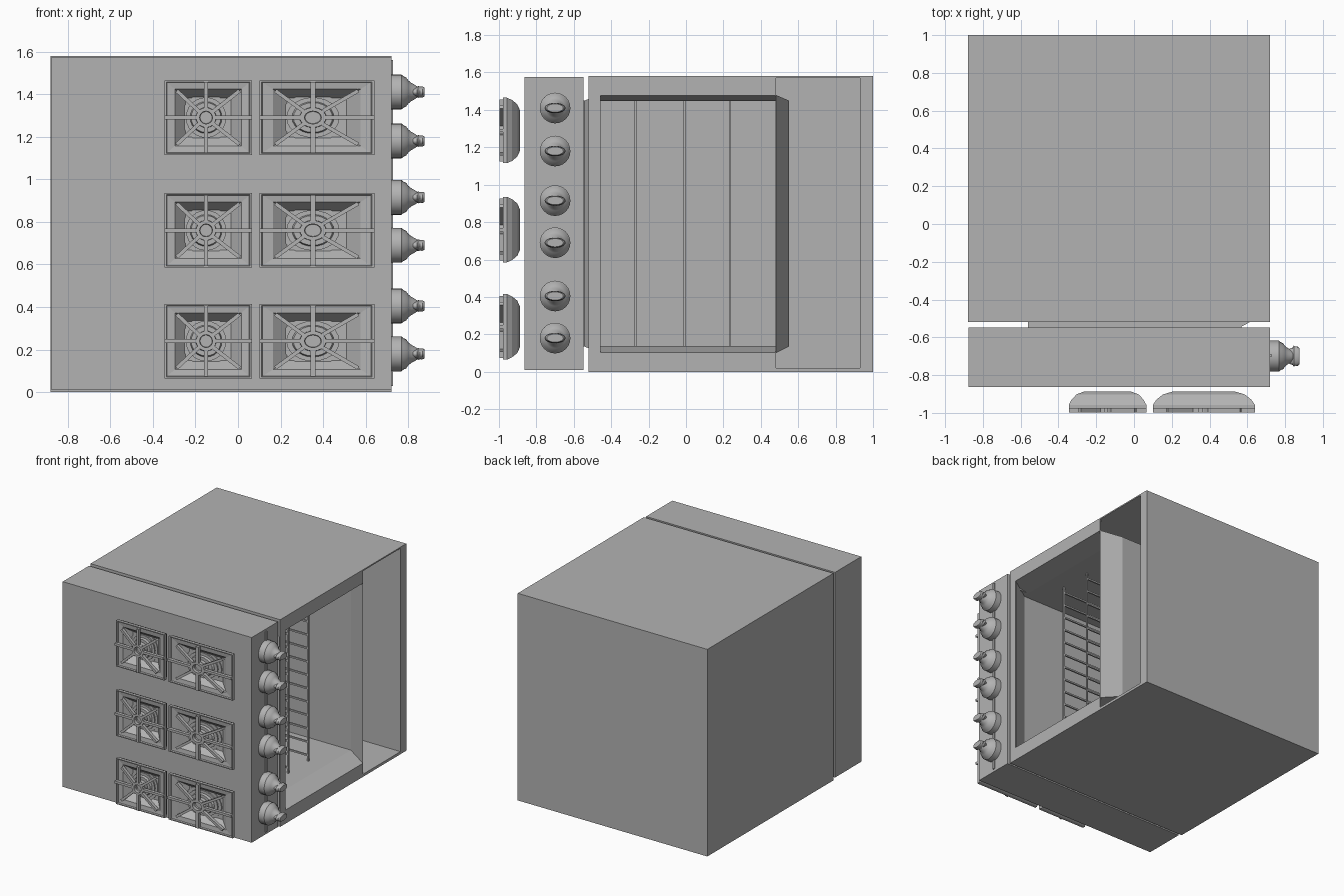
import bpy, bmesh, math
from mathutils import Matrix, Vector

cube = bpy.data.objects.get("Cube")
if cube:
    bpy.data.objects.remove(cube)

grey = bpy.data.materials.new("plain_grey")
grey.use_nodes = True
GREY = (0.45, 0.45, 0.45, 1)
grey.diffuse_color = GREY
grey.node_tree.nodes["Principled BSDF"].inputs["Base Color"].default_value = GREY


def finish(name, bm):
    bmesh.ops.recalc_face_normals(bm, faces=bm.faces)
    mesh = bpy.data.meshes.new(name)
    bm.to_mesh(mesh)
    bm.free()
    mesh.materials.append(grey)
    obj = bpy.data.objects.new(name, mesh)
    bpy.context.collection.objects.link(obj)
    return obj


def add_box(bm, x, y, z):
    """Add a box given (min, max) on each axis."""
    size = [b - a for a, b in (x, y, z)]
    mid = [(a + b) / 2 for a, b in (x, y, z)]
    bmesh.ops.create_cube(bm, size=1, matrix=Matrix.Translation(mid) @ Matrix.Diagonal((*size, 1)))


def loft(bm, rings, cap_start=True, cap_end=True):
    """Skin a list of point rings of equal length."""
    loops = [[bm.verts.new(p) for p in ring] for ring in rings]
    n = len(loops[0])
    for a, b in zip(loops, loops[1:]):
        for i in range(n):
            j = (i + 1) % n
            bm.faces.new((a[i], a[j], b[j], b[i]))
    if cap_start:
        bm.faces.new(loops[0])
    if cap_end:
        bm.faces.new(loops[-1])


def circle(radius, n):
    return [(radius * math.cos(2 * math.pi * i / n), radius * math.sin(2 * math.pi * i / n))
            for i in range(n)]


def smooth(obj):
    bpy.ops.object.select_all(action='DESELECT')
    obj.select_set(True)
    bpy.context.view_layer.objects.active = obj
    bpy.ops.object.shade_smooth_by_angle(angle=math.radians(35))


# Hollow outer cabinet, open towards +x
bm = bmesh.new()
X, Y, Z = (-0.88, 0.72), (-0.52, 1.0), (0.0, 1.58)
add_box(bm, (X[0], X[0] + 0.02), Y, Z)
add_box(bm, X, Y, (0, 0.02))
add_box(bm, X, Y, (1.57, 1.58))
add_box(bm, X, (0.93, 1.0), Z)
add_box(bm, (X[0], -0.57), (-0.52, -0.5), Z)
add_box(bm, X, (-0.52, -0.5), (0, 0.13))
add_box(bm, X, (-0.52, -0.5), (1.45, 1.58))
# Frame around the oven mouth
add_box(bm, (0.71, 0.72), (-0.52, -0.46), Z)
add_box(bm, (0.71, 0.72), (-0.46, 0.48), (0, 0.10))
add_box(bm, (0.71, 0.72), (-0.46, 0.48), (1.48, 1.58))
finish("cabinet", bm)

# Oven liner with flared mouth and a recessed panel on one wall
bm = bmesh.new()
rings = []
for x, y0, y1, z0, z1 in ((0.72, -0.46, 0.48, 0.10, 1.48),
                          (0.57, -0.543, 0.55, 0.135, 1.45),
                          (-0.56, -0.543, 0.55, 0.135, 1.45)):
    rings.append([(x, y0, z0), (x, y1, z0), (x, y1, z1), (x, y0, z1)])
loft(bm, rings, cap_start=False)
wall = [f for f in bm.faces if all(v.co.y < -0.54 for v in f.verts)]
bmesh.ops.inset_region(bm, faces=wall, thickness=0.18)
for v in {v for f in wall for v in f.verts}:
    v.co.y -= 0.05
liner = finish("oven_liner", bm)
liner.modifiers.new("sheet", 'SOLIDIFY').thickness = 0.004

# Oven racks: edge rails with rods between them
for k, y in enumerate((-0.27, -0.01, 0.235)):
    bm = bmesh.new()
    t = 0.006
    for x in (-0.54, 0.43):
        add_box(bm, (x - t, x + t), (y - t, y + t), (0.135, 1.45))
    for i in range(13):
        z = 0.18 + i * 0.102
        add_box(bm, (-0.54, 0.43), (y - t, y + t), (z - t, z + t))
    finish(f"oven_rack_{k + 1}", bm)

# Cooktop slab and the trim strip behind the knobs
bm = bmesh.new()
add_box(bm, (-0.875, 0.72), (-0.863, -0.547), (0.01, 1.575))
finish("cooktop", bm)
bm = bmesh.new()
add_box(bm, (0.715, 0.728), (-0.703, -0.687), (0.03, 1.56))
finish("knob_trim", bm)


# Knobs: turned base with a flattened grip
def knob(name, z):
    centre = Vector((0, -0.70, z))
    bm = bmesh.new()
    base = ((0.72, 0.082), (0.768, 0.082), (0.777, 0.074), (0.79, 0.068), (0.80, 0.054),
            (0.815, 0.042), (0.83, 0.034), (0.842, 0.026))
    loft(bm, [[centre + Vector((x, a, b)) for a, b in circle(r, 24)] for x, r in base])
    grip = ((0.822, 0.04), (0.84, 0.046), (0.846, 0.056), (0.855, 0.05),
            (0.866, 0.052), (0.875, 0.044))
    loft(bm, [[centre + Vector((x, a, b * 0.5)) for a, b in circle(r, 24)] for x, r in grip])
    smooth(finish(name, bm))


for k, z in enumerate((0.18, 0.405, 0.69, 0.915, 1.18, 1.41)):
    knob(f"knob_{k + 1}", z)


# Burner: square dish, round stepped burner and a spoked grate
def burner(name, cx, cz, w, h, hub_x):
    def rect(s, y, ):
        return [(cx + a * w * s, y, cz + b * h * s) for a, b in ((-1, -1), (1, -1), (1, 1), (-1, 1))]

    bm = bmesh.new()
    profile = ((0.62, -0.888), (0.80, -0.902), (0.93, -0.93), (1, -0.957), (1, -0.978),
               (0.96, -0.978), (0.94, -0.968), (0.76, -0.964), (0.52, -0.912))
    loft(bm, [rect(s, y) for s, y in profile])
    finish(name + "_dish", bm)

    stretch = w / 0.205
    bm = bmesh.new()
    steps = ((0.115, -0.905), (0.115, -0.918), (0.095, -0.918), (0.095, -0.928),
             (0.075, -0.928), (0.07, -0.945), (0.048, -0.945), (0.046, -0.97), (0.03, -0.97),
             (0.028, -0.962))
    loft(bm, [[(hub_x + a * stretch, y, cz + b) for a, b in circle(r, 24)] for r, y in steps])
    finish(name + "_head", bm)

    bm = bmesh.new()
    y = (-0.998, -0.974)
    t = 0.009
    for s in (-1, 1):
        a, b = sorted((hub_x + s * 0.045 * stretch, cx + s * w))
        add_box(bm, (a, b), y, (cz - t, cz + t))
        a, b = sorted((cz + s * 0.04, cz + s * h * 0.95))
        add_box(bm, (hub_x - t * stretch, hub_x + t * stretch), y, (a, b))
        for q in (-1, 1):
            start = Vector((hub_x + s * 0.034 * stretch, 0, cz + q * 0.03))
            end = Vector((cx + s * w * 0.72, 0, cz + q * h * 0.72))
            d = end - start
            side = Vector((-d.z, 0, d.x)).normalized() * t
            foot = [start + side, start - side, end - side, end + side]
            loft(bm, [[p + Vector((0, v, 0)) for p in foot] for v in y])
    # Hub ring
    loft(bm, [[(hub_x + a * stretch, v, cz + b) for a, b in circle(r, 20)]
              for r, v in ((0.047, y[1]), (0.047, y[0]), (0.03, y[0]), (0.03, y[1]))],
         cap_start=False, cap_end=False)
    finish(name + "_grate", bm)


for k, z in enumerate((0.24, 0.76, 1.29)):
    burner(f"small_burner_{k + 1}", -0.14, z, 0.205, 0.175, -0.15)
    burner(f"large_burner_{k + 1}", 0.37, z, 0.27, 0.175, 0.352)
